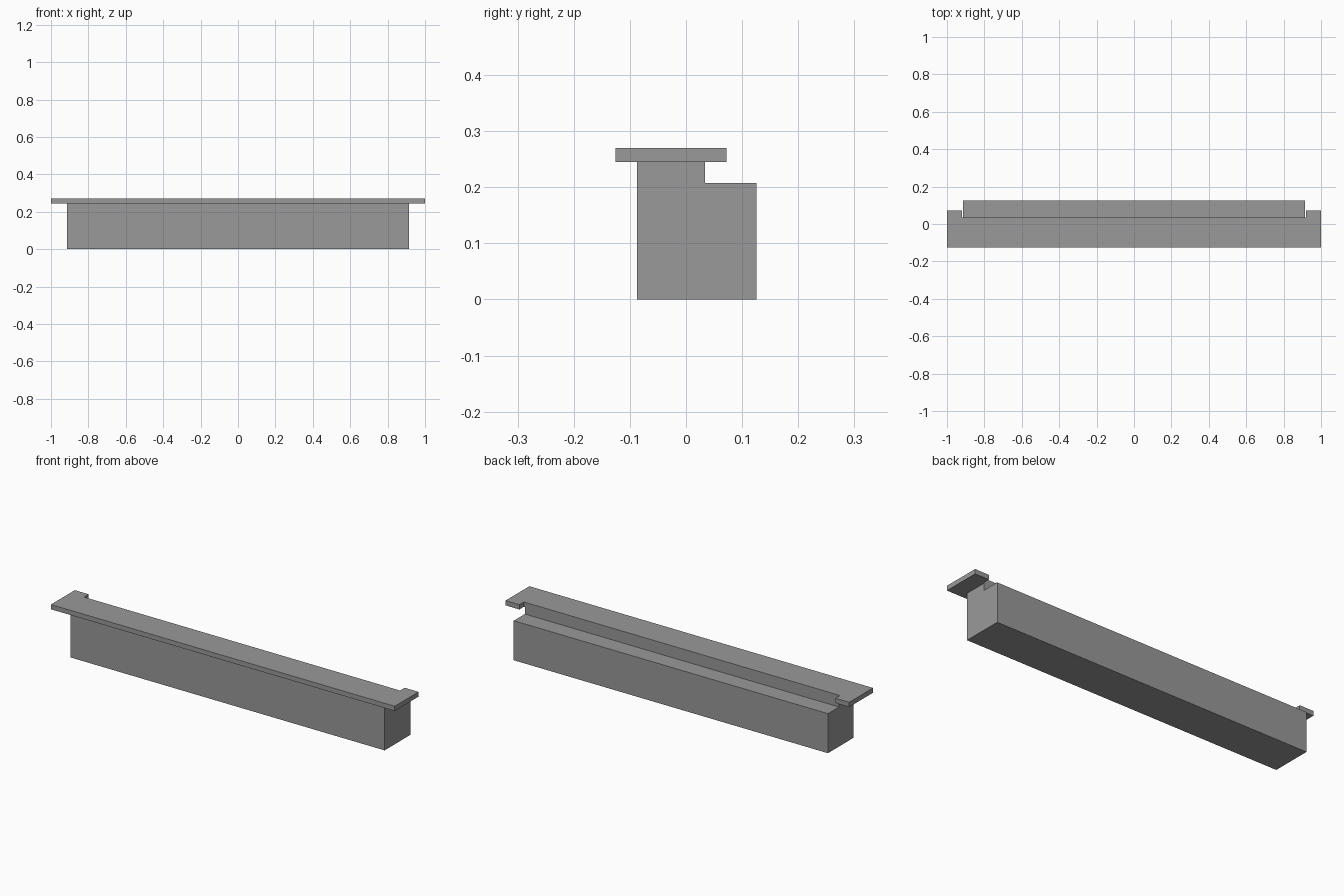
import bpy
import bmesh
from mathutils import Vector

cube = bpy.data.objects.get("Cube")
if cube:
    bpy.data.objects.remove(cube, do_unlink=True)

GREY = (0.32, 0.32, 0.32, 1.0)
material = bpy.data.materials.new("concrete grey")
material.use_nodes = True
material.diffuse_color = GREY
material.node_tree.nodes["Principled BSDF"].inputs["Base Color"].default_value = GREY


def extrude_profile(name, points, offset):
    """Extrude a closed flat outline into a solid."""
    bm = bmesh.new()
    face = bm.faces.new([bm.verts.new(p) for p in points])
    result = bmesh.ops.extrude_face_region(bm, geom=[face])
    verts = [g for g in result["geom"] if isinstance(g, bmesh.types.BMVert)]
    bmesh.ops.translate(bm, verts=verts, vec=Vector(offset))
    bmesh.ops.recalc_face_normals(bm, faces=bm.faces)
    mesh = bpy.data.meshes.new(name)
    bm.to_mesh(mesh)
    bm.free()
    mesh.materials.append(material)
    obj = bpy.data.objects.new(name, mesh)
    bpy.context.collection.objects.link(obj)
    return obj


wall_half, notch_half, slab_half = 0.914, 0.919, 1.0
front, back, step_y = -0.087, 0.126, 0.034
ledge_z, slab_z, top_z = 0.208, 0.245, 0.27
slab_front, slab_back = -0.126, 0.072

# Wall with a lower ledge along the back
wall_section = [(front, 0), (back, 0), (back, ledge_z),
                (step_y, ledge_z), (step_y, slab_z), (front, slab_z)]
extrude_profile("stepped_wall", [(-wall_half, y, z) for y, z in wall_section],
                (2 * wall_half, 0, 0))

# Sill slab with a long notch in its back edge, leaving a horn at each end
half_outline = [(slab_half, slab_front), (slab_half, slab_back),
                (notch_half, slab_back), (notch_half, step_y)]
outline = half_outline + [(-x, y) for x, y in reversed(half_outline)]
extrude_profile("sill_slab", [(x, y, slab_z) for x, y in outline],
                (0, 0, top_z - slab_z))
